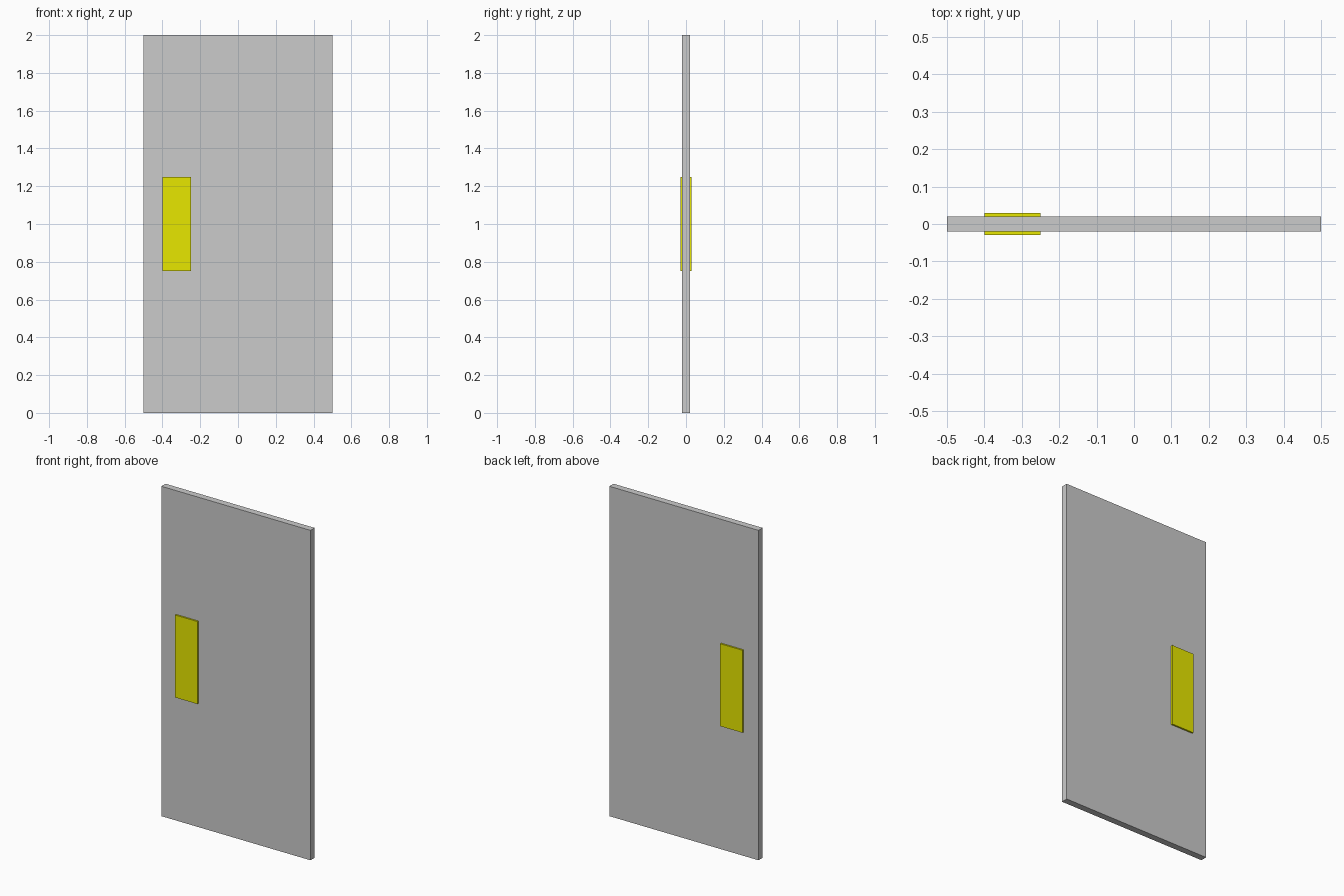
import bpy

if "Cube" in bpy.data.objects:
    bpy.data.objects.remove(bpy.data.objects["Cube"])


def box(name, x, y, z):
    """Axis-aligned box from (min, max) ranges."""
    bpy.ops.mesh.primitive_cube_add(size=1)
    ob = bpy.context.object
    ob.name = name
    ob.location = [(a + b) / 2 for a, b in (x, y, z)]
    ob.scale = [b - a for a, b in (x, y, z)]
    bpy.ops.object.transform_apply(location=True, rotation=True, scale=True)
    return ob


yellow = bpy.data.materials.new("yellow")
yellow.diffuse_color = (0.8, 0.8, 0.0, 1)
yellow.use_nodes = True
yellow.node_tree.nodes["Principled BSDF"].inputs["Base Color"].default_value = yellow.diffuse_color

# Door panel
T = 0.02
box("door_panel", (-0.5, 0.5), (-T, T), (0, 2))

# Push plate on the front, mirrored to the back
plate = box("push_plates", (-0.4, -0.25), (-0.03, -T), (0.75, 1.25))
plate.data.materials.append(yellow)
mirror = plate.modifiers.new("both_sides", 'MIRROR')
mirror.use_axis = (False, True, False)
mirror.use_mirror_merge = False
